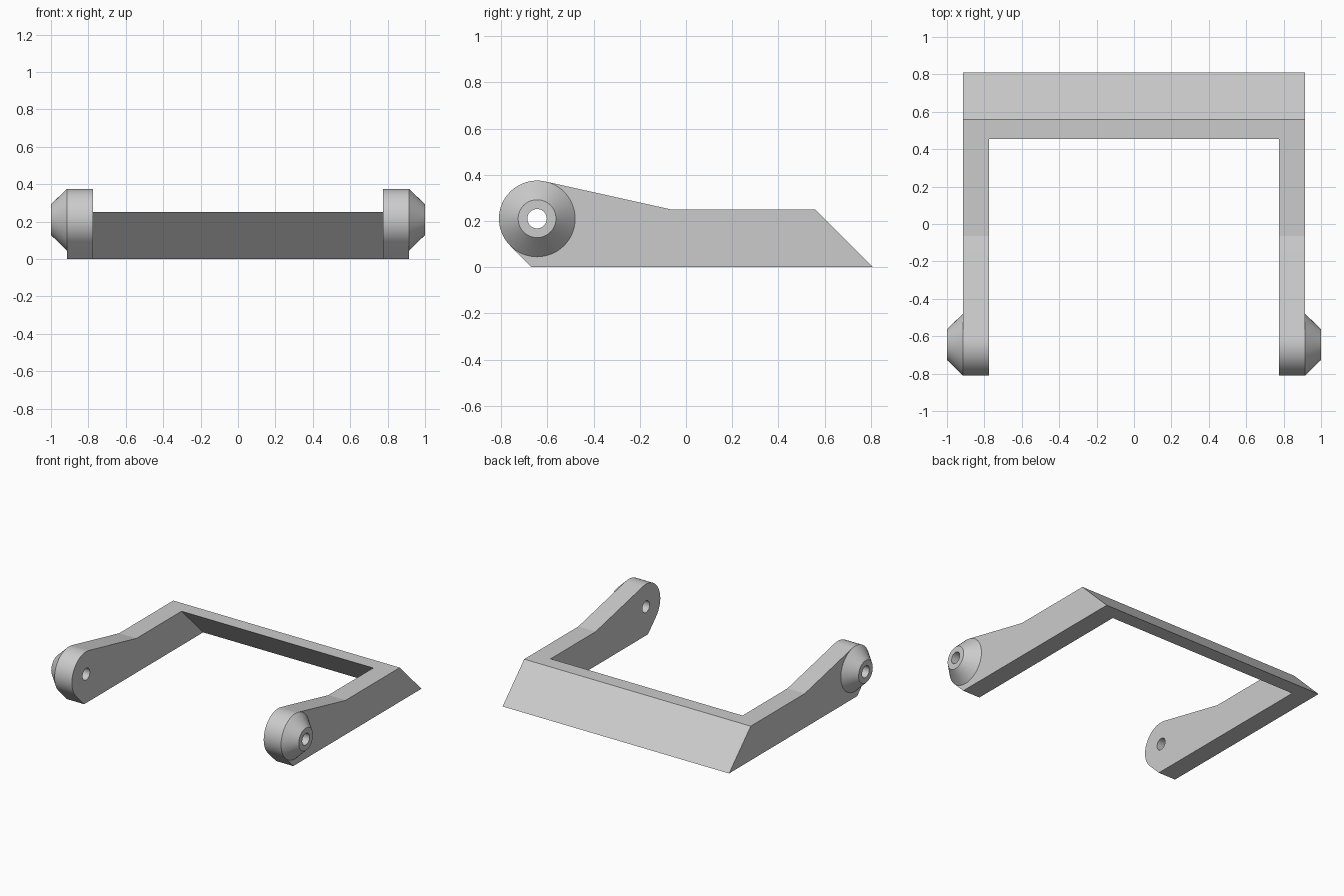
import bpy, bmesh, math
from mathutils import Matrix, Vector

cube = bpy.data.objects.get("Cube")
if cube:
    bpy.data.objects.remove(cube)

# Main dimensions
OUTER, INNER, TIP = 0.915, 0.775, 1.0      # half widths
HEIGHT, BACK = 0.25, 0.81
BAR_FRONT = 0.455                          # top front edge of crossbar
EYE = Vector((-0.645, 0.21))               # pivot centre (y, z)
EYE_R, TIP_R, HOLE_R = 0.165, 0.082, 0.042
SEGS = 64

grey = bpy.data.materials.new("light_grey")
grey.use_nodes = True
colour = (0.6, 0.6, 0.6, 1)
grey.diffuse_color = colour
grey.node_tree.nodes["Principled BSDF"].inputs["Base Color"].default_value = colour


def finish(bm, name):
    bmesh.ops.recalc_face_normals(bm, faces=bm.faces)
    mesh = bpy.data.meshes.new(name)
    bm.to_mesh(mesh)
    bm.free()
    mesh.materials.append(grey)
    obj = bpy.data.objects.new(name, mesh)
    bpy.context.collection.objects.link(obj)
    return obj


def prism(name, outline, half_width):
    """Extrude a (y, z) outline across x, centred."""
    bm = bmesh.new()
    face = bm.faces.new([bm.verts.new((-half_width, y, z)) for y, z in outline])
    extruded = bmesh.ops.extrude_face_region(bm, geom=[face])["geom"]
    moved = [v for v in extruded if isinstance(v, bmesh.types.BMVert)]
    bmesh.ops.translate(bm, verts=moved, vec=(2 * half_width, 0, 0))
    return finish(bm, name)


def on_circle(radius, angle):
    return EYE + radius * Vector((math.cos(angle), math.sin(angle)))


def activate(obj):
    bpy.ops.object.select_all(action='DESELECT')
    obj.select_set(True)
    bpy.context.view_layer.objects.active = obj


def cut(obj, cutter):
    mod = obj.modifiers.new("cut", 'BOOLEAN')
    mod.operation, mod.solver, mod.object = 'DIFFERENCE', 'EXACT', cutter
    activate(obj)
    bpy.ops.object.modifier_apply(modifier=mod.name)
    bpy.data.objects.remove(cutter)


def smooth(obj):
    activate(obj)
    bpy.ops.object.shade_smooth_by_angle(angle=math.radians(10))


# Side outline: rounded eye with tangents to the arm top and the base
bend = Vector((-0.065, HEIGHT))
reach = bend - EYE
start = math.atan2(reach.y, reach.x) + math.acos(EYE_R / reach.length)
end = math.radians(225)
steps = 28
arc = [on_circle(EYE_R, start + (end - start) * i / steps) for i in range(steps + 1)]
foot = arc[-1].x + arc[-1].y
outline = [(foot, 0), (BACK, 0), (BACK - HEIGHT, HEIGHT), bend] + arc

# U-shaped frame: opening has a sloped rear wall parallel to the back
frame = prism("frame", outline, OUTER)
slope = BAR_FRONT + HEIGHT
opening = [(-1, -0.1), (slope + 0.1, -0.1), (slope - 0.5, 0.5), (-1, 0.5)]
cut(frame, prism("opening_cutter", opening, INNER))

# Pivot hole through both arms
circle = [on_circle(HOLE_R, math.tau * i / SEGS) for i in range(SEGS)]
cut(frame, prism("hole_cutter", circle, 1.2))
smooth(frame)

# Conical bosses, lathed around the pivot axis
section = [(OUTER, HOLE_R), (TIP, HOLE_R), (TIP, TIP_R), (OUTER, EYE_R)]
for side, name in ((1, "left_boss"), (-1, "right_boss")):
    bm = bmesh.new()
    verts = [bm.verts.new((side * x, EYE.x, EYE.y + r)) for x, r in section]
    edges = [bm.edges.new(pair) for pair in zip(verts, verts[1:] + verts[:1])]
    bmesh.ops.spin(bm, geom=verts + edges, cent=(0, EYE.x, EYE.y), axis=(1, 0, 0),
                   angle=math.tau, steps=SEGS, use_merge=True)
    bmesh.ops.remove_doubles(bm, verts=bm.verts, dist=1e-5)
    smooth(finish(bm, name))
